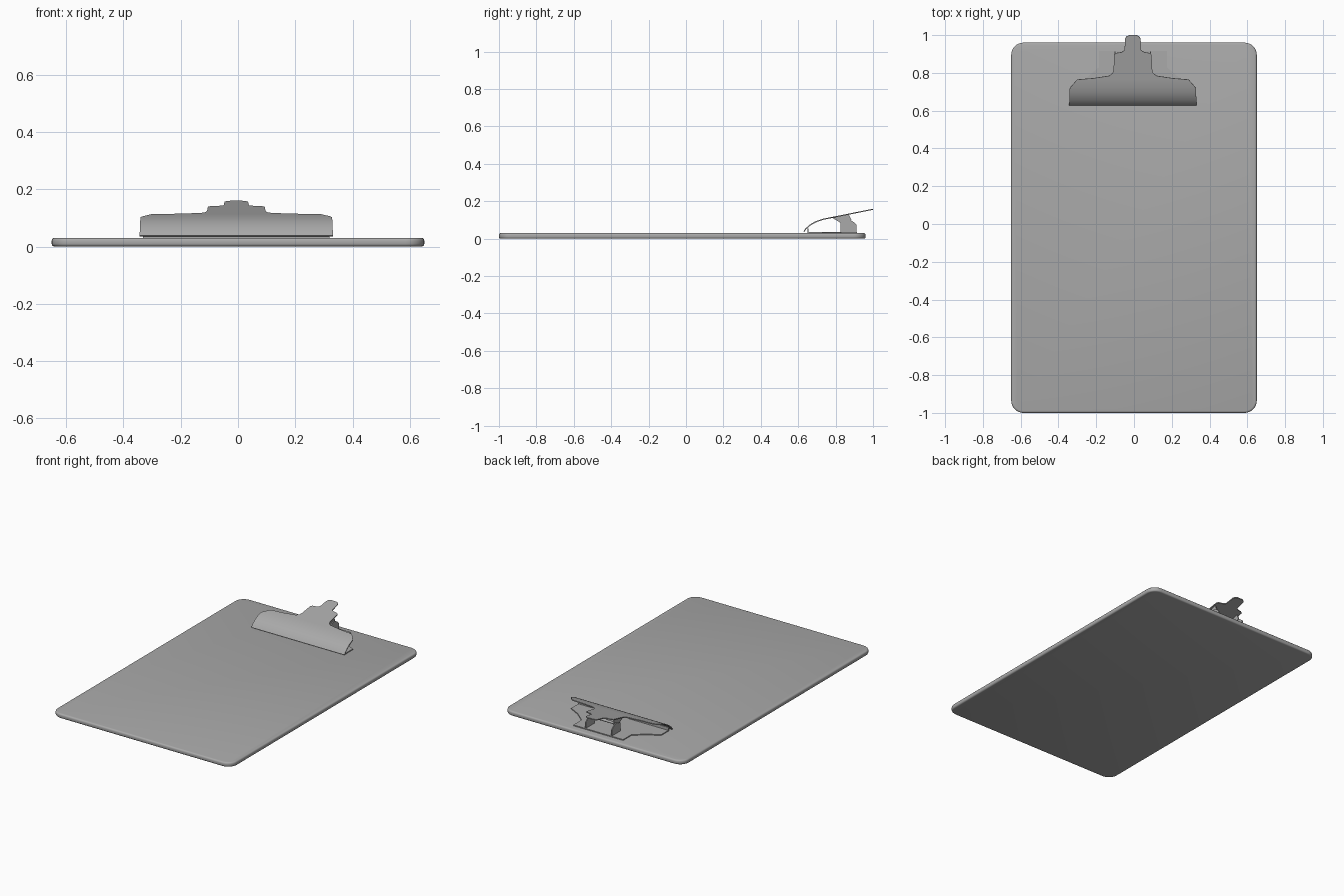
import bpy, bmesh, math
from mathutils import Vector

cube = bpy.data.objects.get("Cube")
if cube:
    bpy.data.objects.remove(cube, do_unlink=True)

grey = bpy.data.materials.new("plain grey")
grey.use_nodes = True
tone = (0.4, 0.4, 0.4, 1)
grey.diffuse_color = tone
grey.node_tree.nodes["Principled BSDF"].inputs["Base Color"].default_value = tone

CX = -0.006     # centre line of the clip
SHEET = 0.006   # sheet metal thickness


def finish(name, bm, modifiers=()):
    """Turn a bmesh into an object, apply modifiers and smooth gentle angles."""
    bmesh.ops.recalc_face_normals(bm, faces=bm.faces)
    mesh = bpy.data.meshes.new(name)
    bm.to_mesh(mesh)
    bm.free()
    mesh.materials.append(grey)
    ob = bpy.data.objects.new(name, mesh)
    bpy.context.collection.objects.link(ob)
    bpy.ops.object.select_all(action='DESELECT')
    ob.select_set(True)
    bpy.context.view_layer.objects.active = ob
    for kind, settings in modifiers:
        mod = ob.modifiers.new(kind.title(), kind)
        for key, value in settings.items():
            setattr(mod, key, value)
        bpy.ops.object.modifier_apply(modifier=mod.name)
    bpy.ops.object.shade_smooth_by_angle(angle=math.radians(35))
    return ob


def extruded(name, points, direction, modifiers=()):
    """Prism from a closed outline, pushed along a direction."""
    bm = bmesh.new()
    face = bm.faces.new([bm.verts.new(p) for p in points])
    result = bmesh.ops.extrude_face_region(bm, geom=[face])
    moved = [g for g in result["geom"] if isinstance(g, bmesh.types.BMVert)]
    bmesh.ops.translate(bm, verts=moved, vec=Vector(direction))
    return finish(name, bm, modifiers)


# Board: rounded rectangle with softened rims
radius, outline = 0.065, []
corners = [(0.65, 0.96), (-0.65, 0.96), (-0.65, -1), (0.65, -1)]
for i, (x, y) in enumerate(corners):
    cx = x - math.copysign(radius, x)
    cy = y - math.copysign(radius, y)
    for step in range(9):
        a = math.radians(90) * (i + step / 8)
        outline.append((cx + radius * math.cos(a), cy + radius * math.sin(a), 0))
extruded("board", outline, (0, 0, 0.03),
         [("BEVEL", dict(width=0.01, segments=3, limit_method='ANGLE',
                         angle_limit=math.radians(40)))])

# Clip lever: curved jaw running into a straight thumb tab
curve = [(0.63, 0.037), (0.64, 0.052), (0.66, 0.07), (0.68, 0.083), (0.70, 0.093),
         (0.73, 0.103), (0.77, 0.111), (1.0, 0.157)]
widths = [(0.63, 0.337), (0.72, 0.334), (0.765, 0.295), (0.772, 0.21), (0.785, 0.125),
          (0.80, 0.107), (0.82, 0.102), (0.895, 0.099), (0.905, 0.09), (0.91, 0.06),
          (0.92, 0.044), (0.98, 0.041), (0.993, 0.034), (1.0, 0.018)]


def along(table, y):
    for (y0, v0), (y1, v1) in zip(table, table[1:]):
        if y <= y1:
            return v0 + (v1 - v0) * (y - y0) / (y1 - y0)
    return table[-1][1]


bm = bmesh.new()
rows = []
for y in sorted({p[0] for p in curve + widths}):
    w, z = along(widths, y), along(curve, y)
    rows.append([bm.verts.new((CX + s * w, y, z)) for s in (-1, 1)])
for a, b in zip(rows, rows[1:]):
    bm.faces.new((a[0], a[1], b[1], b[0]))
finish("clip_lever", bm, [("SOLIDIFY", dict(thickness=SHEET, offset=0))])

# Base plate: wide at the front, stepping in to a narrow tail
half = [(0.325, 0.65), (0.325, 0.73), (0.25, 0.77), (0.18, 0.83), (0.18, 0.915)]
base = [(CX + x, y, 0.03) for x, y in half] + [(CX - x, y, 0.03) for x, y in half[::-1]]
extruded("clip_base", base, (0, 0, SHEET))

# Gripping lip on the front of the base plate
lip = [(CX + x, 0.65, z) for x, z in
       ((-0.325, 0.03), (0.325, 0.03), (0.325, 0.055), (-0.325, 0.055))]
extruded("grip_lip", lip, (0, SHEET, 0))

# Folded side walls: uprights from the base and cheeks hanging from the lever
upright = [(0.825, 0.03), (0.912, 0.03), (0.912, 0.075), (0.895, 0.09),
           (0.87, 0.105), (0.825, 0.09)]
cheek = [(0.78, 0.113), (0.83, 0.083), (0.865, 0.083), (0.885, 0.1), (0.87, 0.13)]
for side, s in (("left", 1), ("right", -1)):
    extruded(side + "_upright", [(CX + s * 0.097, y, z) for y, z in upright],
             (-s * SHEET, 0, 0))
    extruded(side + "_cheek", [(CX + s * 0.09, y, z) for y, z in cheek],
             (-s * SHEET, 0, 0))

# Hinge pin joining the side walls
pin = [(CX - 0.097, 0.855 + 0.008 * math.cos(a), 0.093 + 0.008 * math.sin(a))
       for a in (math.tau * i / 12 for i in range(12))]
extruded("hinge_pin", pin, (0.194, 0, 0))
